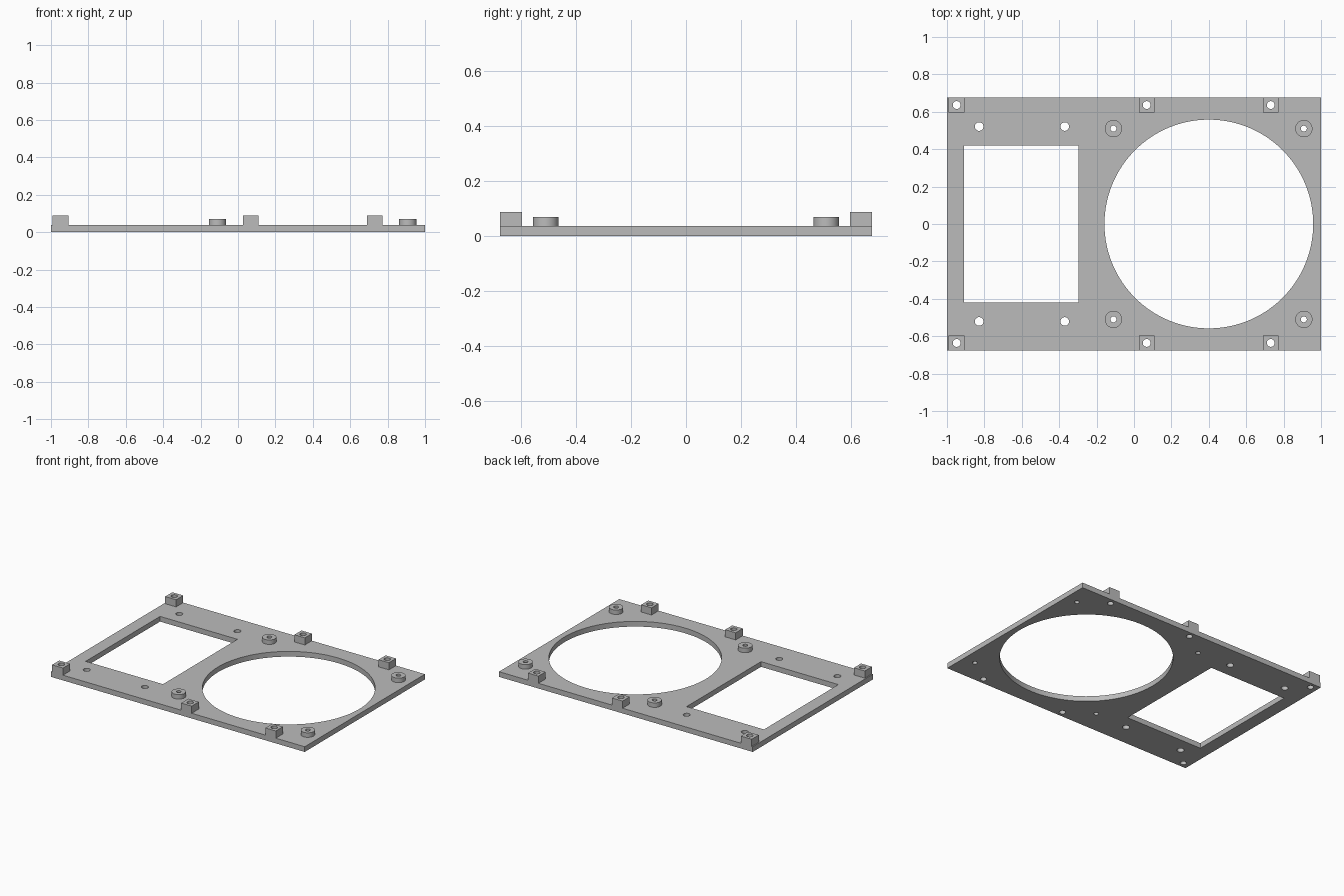
import bpy
import bmesh
from mathutils import Matrix, Vector

cube = bpy.data.objects.get("Cube")
if cube:
    bpy.data.objects.remove(cube, do_unlink=True)

grey = bpy.data.materials.new("plain grey")
grey.use_nodes = True
colour = (0.5, 0.5, 0.5, 1)
grey.diffuse_color = colour
grey.node_tree.nodes["Principled BSDF"].inputs["Base Color"].default_value = colour

HALF_DEPTH = 0.677
PLATE_TOP = 0.037


def add_box(bm, x0, x1, y0, y1, z0, z1):
    size = Vector((x1 - x0, y1 - y0, z1 - z0))
    centre = Vector((x0 + x1, y0 + y1, z0 + z1)) / 2
    bmesh.ops.create_cube(bm, size=1, matrix=Matrix.Translation(centre) @ Matrix.Diagonal(size).to_4x4())


def add_cylinder(bm, x, y, radius, z0, z1, sides=32):
    bmesh.ops.create_cone(bm, cap_ends=True, segments=sides, radius1=radius, radius2=radius,
                          depth=z1 - z0, matrix=Matrix.Translation((x, y, (z0 + z1) / 2)))


def make_object(name, bm):
    mesh = bpy.data.meshes.new(name)
    bm.to_mesh(mesh)
    bm.free()
    mesh.materials.append(grey)
    obj = bpy.data.objects.new(name, mesh)
    bpy.context.collection.objects.link(obj)
    return obj


def cut(obj, cutter_bm):
    """Subtract the cutter, then smooth only the round walls."""
    cutter = make_object("hole_cutter", cutter_bm)
    cutter.hide_render = True
    mod = obj.modifiers.new("holes", "BOOLEAN")
    mod.operation = "DIFFERENCE"
    mod.solver = "EXACT"
    mod.object = cutter
    bpy.ops.object.select_all(action="DESELECT")
    obj.select_set(True)
    bpy.context.view_layer.objects.active = obj
    bpy.ops.object.modifier_apply(modifier=mod.name)
    bpy.data.objects.remove(cutter, do_unlink=True)
    bpy.ops.object.shade_smooth_by_angle(angle=0.5)


# Mounting blocks: x start, x end, hole x
blocks = [(-0.992, -0.906, -0.948), (0.026, 0.109, 0.068), (0.69, 0.772, 0.731)]
block_hole_y = 0.636
boss_xs, boss_y = (-0.11, 0.908), 0.51
screw_xs, screw_y = (-0.828, -0.37), 0.521

# Plate with its rectangular window, round opening and through holes
bm = bmesh.new()
add_box(bm, -1, 1, -HALF_DEPTH, HALF_DEPTH, 0, PLATE_TOP)
plate = make_object("base_plate", bm)
holes = bmesh.new()
add_box(holes, -0.908, -0.298, -0.419, 0.419, -0.1, 0.2)
add_cylinder(holes, 0.4, 0, 0.558, -0.1, 0.2, 128)
for side in (-1, 1):
    for _, _, x in blocks:
        add_cylinder(holes, x, side * block_hole_y, 0.021, -0.1, 0.2)
    for x in boss_xs:
        add_cylinder(holes, x, side * boss_y, 0.016, -0.1, 0.2)
    for x in screw_xs:
        add_cylinder(holes, x, side * screw_y, 0.023, -0.1, 0.2)
cut(plate, holes)

for side, label in ((-1, "front"), (1, "back")):
    # Square blocks along the long edges
    for i, (x0, x1, hole_x) in enumerate(blocks):
        bm = bmesh.new()
        y0, y1 = sorted((side * 0.597, side * HALF_DEPTH))
        add_box(bm, x0, x1, y0, y1, PLATE_TOP, 0.088)
        block = make_object(f"{label}_mounting_block_{i + 1}", bm)
        holes = bmesh.new()
        add_cylinder(holes, hole_x, side * block_hole_y, 0.021, -0.1, 0.2)
        cut(block, holes)
    # Round standoffs around the large opening
    for i, x in enumerate(boss_xs):
        bm = bmesh.new()
        add_cylinder(bm, x, side * boss_y, 0.046, PLATE_TOP, 0.069, 48)
        boss = make_object(f"{label}_standoff_{i + 1}", bm)
        holes = bmesh.new()
        add_cylinder(holes, x, side * boss_y, 0.016, -0.1, 0.2)
        cut(boss, holes)
